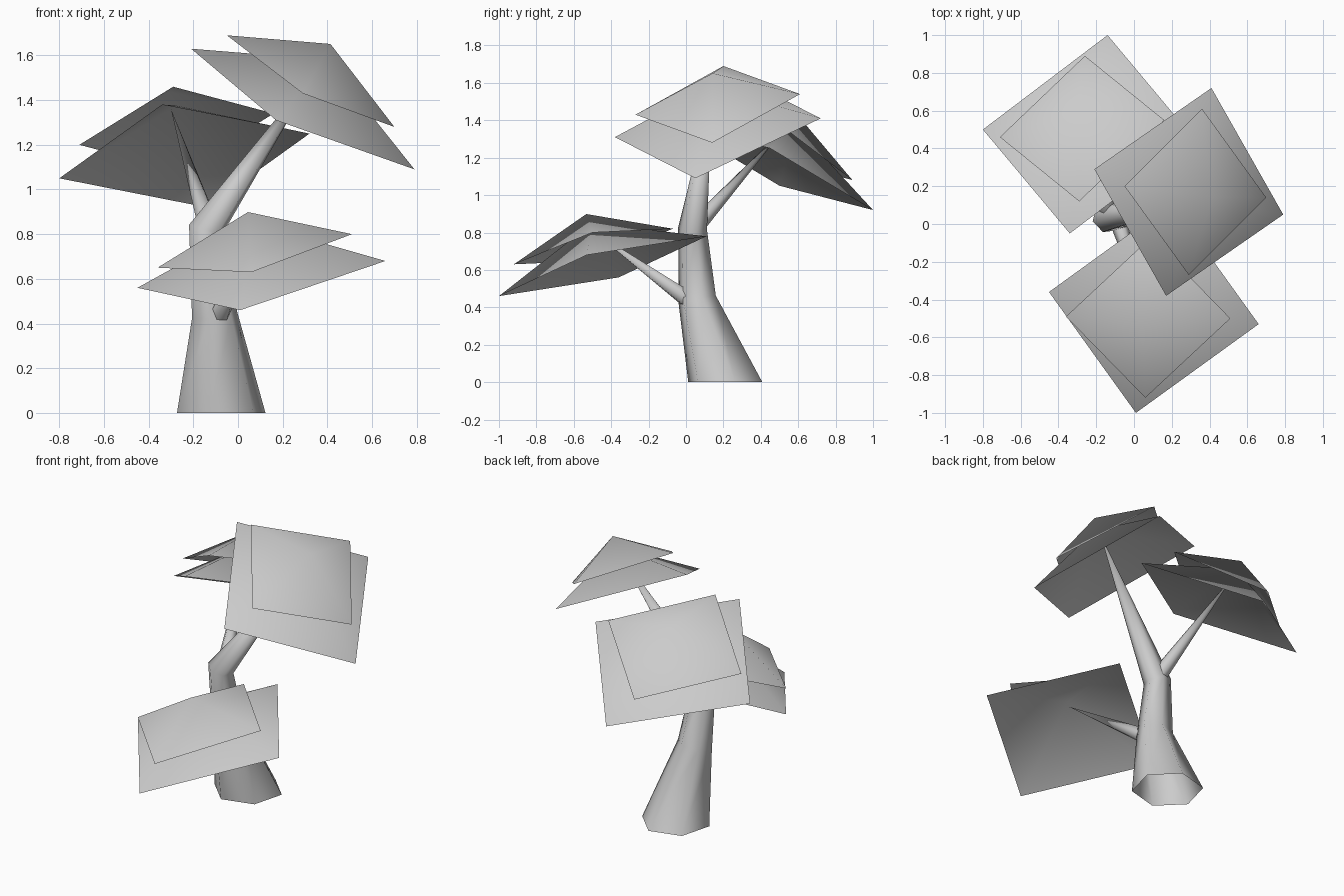
import bpy, bmesh, math
from mathutils import Vector

if "Cube" in bpy.data.objects:
    bpy.data.objects.remove(bpy.data.objects["Cube"])

grey = bpy.data.materials.new("plain grey")
grey.use_nodes = True
grey.diffuse_color = (0.6, 0.6, 0.6, 1)
grey.node_tree.nodes["Principled BSDF"].inputs["Base Color"].default_value = (0.6, 0.6, 0.6, 1)


def finish(name, bm):
    mesh = bpy.data.meshes.new(name)
    for f in bm.faces:
        f.smooth = True
    bm.to_mesh(mesh)
    bm.free()
    mesh.materials.append(grey)
    obj = bpy.data.objects.new(name, mesh)
    bpy.context.collection.objects.link(obj)
    return obj


def canopy(name, a, b, c):
    """Open four-sided tent over the parallelogram a, b, c (counter-clockwise)."""
    a, b, c = Vector(a), Vector(b), Vector(c)
    d = a + c - b
    normal = (c - a).cross(d - b).normalized()
    apex = (a + c) / 2 + normal * 0.3 * (b - a).length
    bm = bmesh.new()
    rim = [bm.verts.new(p) for p in (a, b, c, d)]
    top = bm.verts.new(apex)
    for i in range(4):
        bm.faces.new((rim[i], rim[(i + 1) % 4], top))
    return finish(name, bm)


def limb(name, rings, tip, sides=6):
    """Tapered open tube: rings of (centre, radius, axis), closed to a point at the tip."""
    bm = bmesh.new()
    loops = []
    for centre, radius, axis in rings:
        turn = Vector((0, 0, 1)).rotation_difference(Vector(axis))
        loop = []
        for i in range(sides):
            t = math.tau * i / sides + math.radians(15)
            loop.append(bm.verts.new(Vector(centre) + turn @ Vector((radius * math.cos(t), radius * math.sin(t), 0))))
        loops.append(loop)
    end = bm.verts.new(tip)
    for i in range(sides):
        j = (i + 1) % sides
        for lo, hi in zip(loops, loops[1:]):
            bm.faces.new((lo[i], lo[j], hi[j], hi[i]))
        bm.faces.new((loops[-1][i], loops[-1][j], end))
    return finish(name, bm)


# Trunk leaning into its main branch
limb("trunk", [((-0.075, 0.21, 0), 0.205, (0, 0, 1)),
               ((-0.105, 0.06, 0.44), 0.105, (-0.1, -0.2, 1)),
               ((-0.145, 0.035, 0.82), 0.08, (0.3, 0, 1))], (0.37, 0.14, 1.56))

# Side branches
limb("back_branch", [((-0.13, 0.05, 0.83), 0.05, (-0.17, 0.48, 0.53))], (-0.30, 0.53, 1.36))
limb("front_branch", [((-0.09, 0.04, 0.42), 0.05, (0.16, -0.54, 0.39))], (0.07, -0.50, 0.81))

# Canopies, each a wide tent below a smaller one
canopy("front_canopy_lower", (-0.45, -0.36, 0.56), (0.01, -1.0, 0.46), (0.66, -0.53, 0.68))
canopy("front_canopy_upper", (-0.36, -0.49, 0.65), (0.06, -0.92, 0.63), (0.51, -0.50, 0.80))
canopy("back_canopy_lower", (-0.14, 1.0, 0.92), (-0.80, 0.50, 1.05), (-0.34, -0.05, 1.38))
canopy("back_canopy_upper", (-0.26, 0.89, 1.08), (-0.71, 0.46, 1.20), (-0.29, 0.12, 1.46))
canopy("top_canopy_lower", (-0.21, 0.29, 1.63), (0.17, -0.38, 1.31), (0.79, 0.05, 1.09))
canopy("top_canopy_upper", (-0.05, 0.20, 1.69), (0.29, -0.27, 1.43), (0.70, 0.14, 1.28))
